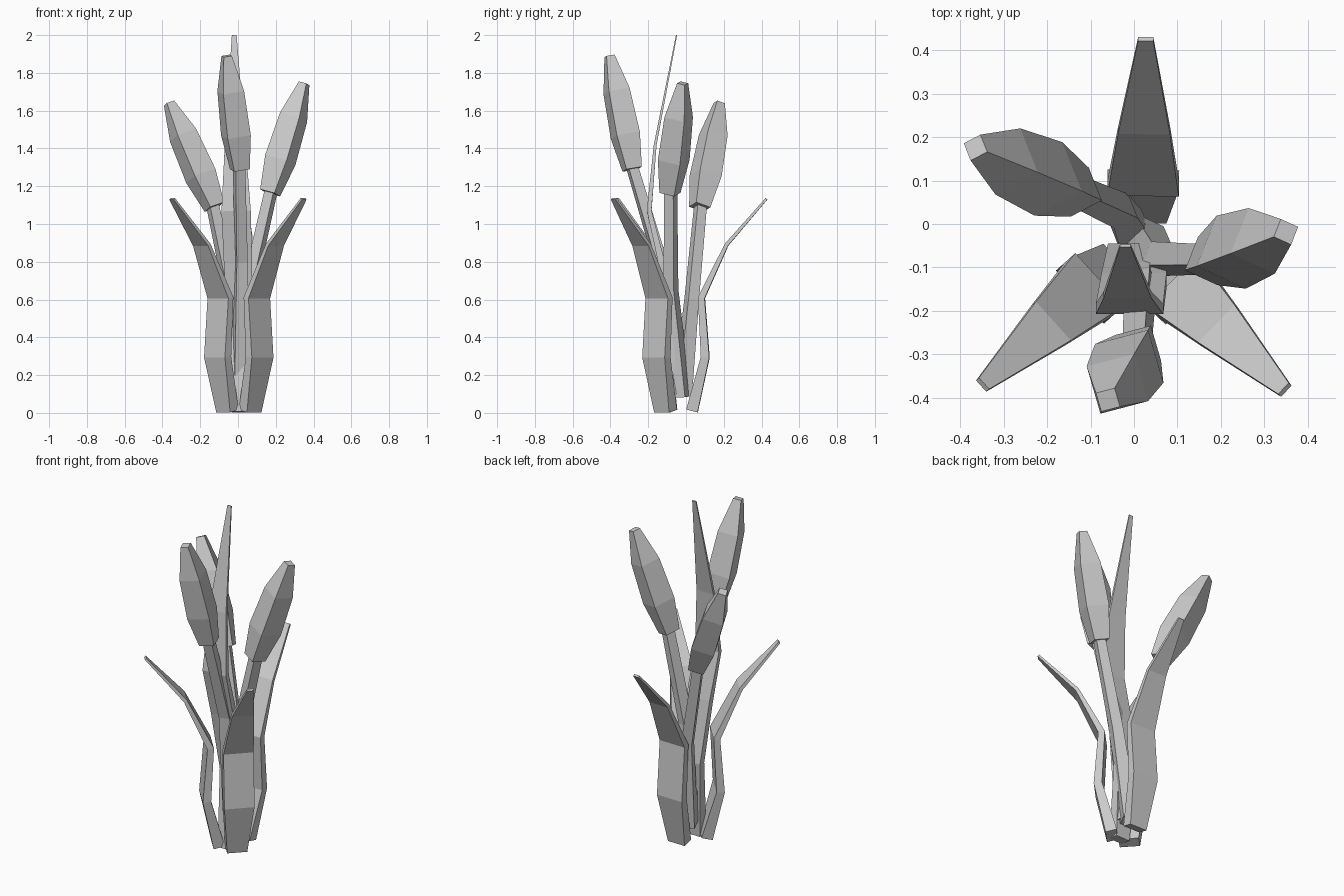
import bpy
from math import radians, cos, sin
from mathutils import Vector

if "Cube" in bpy.data.objects:
    bpy.data.objects.remove(bpy.data.objects["Cube"])


def loft(name, path, sizes, side, fixed_ends=False):
    """Skin rectangular sections (width, thickness) along a path; side sets the width direction."""
    pts = [Vector(p) for p in path]
    verts, faces = [], []
    for i, (p, (w, t)) in enumerate(zip(pts, sizes)):
        a = (p - pts[i - 1]).normalized() if i > 0 else Vector()
        b = (pts[i + 1] - p).normalized() if i < len(pts) - 1 else Vector()
        tan = (a + b).normalized()
        u = (side - tan * side.dot(tan)).normalized()
        v = tan.cross(u)
        for su, sv in ((-1, -1), (1, -1), (1, 1), (-1, 1)):
            verts.append(p + u * (su * w / 2) + v * (sv * t / 2))
        if i:
            k = 4 * i
            for j in range(4):
                n = (j + 1) % 4
                faces.append((k - 4 + j, k - 4 + n, k + n, k + j))
    k = len(verts) - 4
    faces += [(3, 2, 1, 0), (k, k + 1, k + 2, k + 3)]
    me = bpy.data.meshes.new(name)
    me.from_pydata(verts, [], faces)
    ob = bpy.data.objects.new(name, me)
    bpy.context.collection.objects.link(ob)
    return ob


# Three short leaves sharing one profile: (outward offset, z, width, thickness)
LEAF = [(-0.05, 0.01, 0.11, 0.062), (0.02, 0.295, 0.165, 0.045), (0, 0.61, 0.165, 0.036),
        (0.133, 0.89, 0.12, 0.02), (0.344, 1.133, 0.035, 0.012)]
for name, x, y, deg in (("back_leaf", 0.021, 0.082, 89),
                        ("left_leaf", -0.093, -0.14, 222),
                        ("right_leaf", 0.1, -0.143, -44)):
    c, s = cos(radians(deg)), sin(radians(deg))
    loft(name, [(x + r * c, y + r * s, z) for r, z, w, t in LEAF],
         [(w, t) for r, z, w, t in LEAF], Vector((-s, c, 0)))

# Tall central leaf, bowed forward and coming back at the tip
loft("tall_leaf",
     [(0.01, -0.11, 0.005), (0.005, -0.065, 0.45), (0, -0.13, 0.8),
      (-0.01, -0.195, 1.07), (-0.015, -0.163, 1.42), (-0.02, -0.05, 2.0)],
     [(0.09, 0.06), (0.13, 0.04), (0.15, 0.035), (0.155, 0.025), (0.11, 0.015), (0.025, 0.006)],
     Vector((1, 0, 0)))

# Three stems with diamond-section seed heads: base, mid, head bottom, head top
STALKS = [
    ("front", (0.01, -0.06, 0.1), (0.015, -0.135, 0.8), (0.01, -0.285, 1.29), (-0.06, -0.405, 1.89)),
    ("right", (0.015, -0.025, 0.085), (0.055, -0.08, 0.65), (0.17, -0.085, 1.165), (0.35, -0.018, 1.745)),
    ("left", (-0.005, -0.02, 0.09), (-0.03, 0.03, 0.6), (-0.125, 0.073, 1.09), (-0.365, 0.176, 1.64)),
]
for name, base, mid, low, top in STALKS:
    low, top = Vector(low), Vector(top)
    head = Vector((top.x - low.x, top.y - low.y, 0)).normalized()
    diag = (head + Vector((-head.y, head.x, 0))).normalized()
    loft(name + "_stem", [base, mid, low + (top - low) * 0.06],
         [(0.08, 0.08), (0.06, 0.06), (0.052, 0.052)], diag)
    loft(name + "_seed_head", [low.lerp(top, f) for f in (0, 0.3, 0.69, 1)],
         [(d, d) for d in (0.085, 0.128, 0.115, 0.045)], diag)
